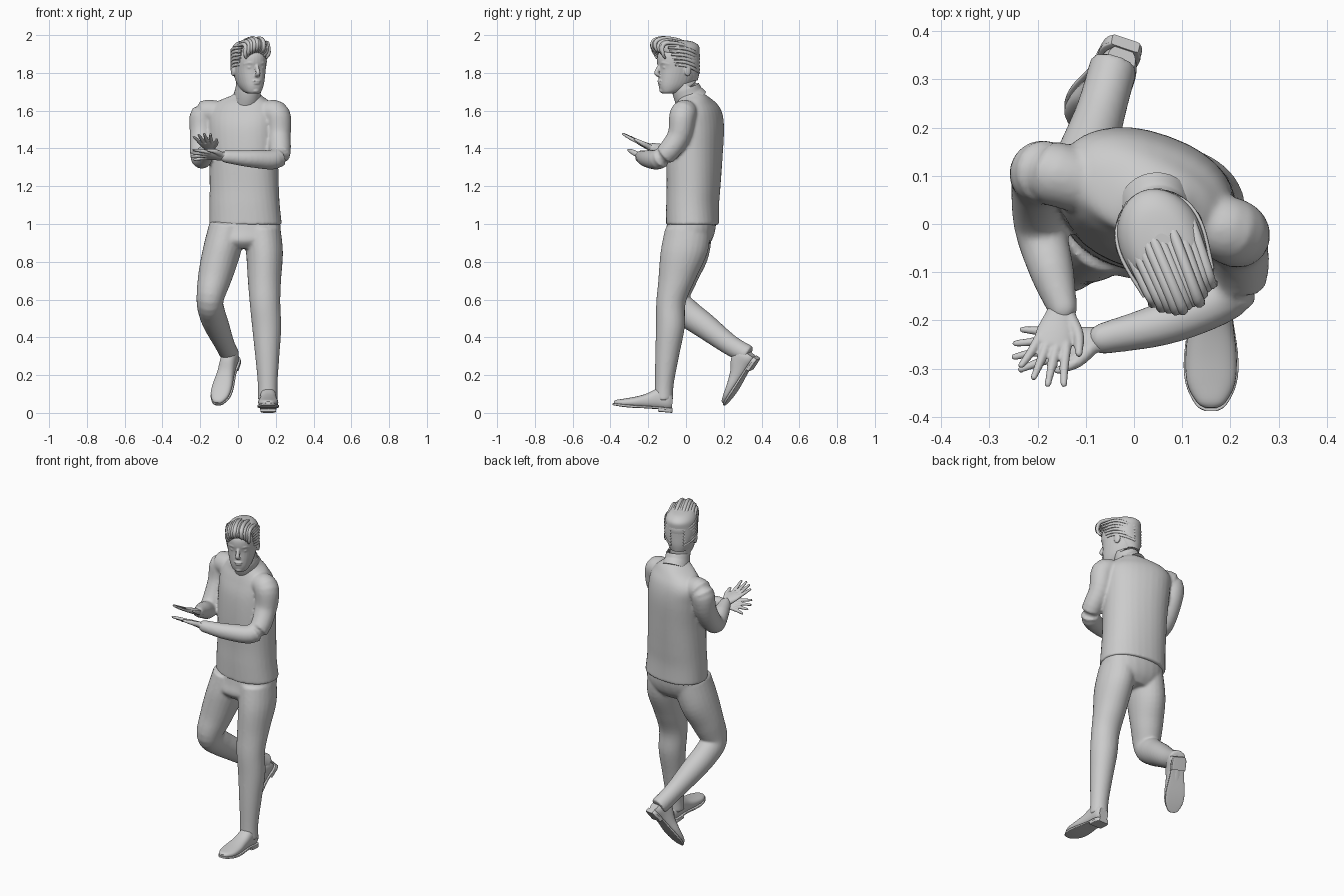
import bpy, math, random
from mathutils import Vector, Matrix

random.seed(3)
I = Matrix.Identity(4)


def spline(rows, sub):
    """Catmull-Rom through rows of any width."""
    out = []
    for i in range(len(rows) - 1):
        p = [rows[max(i - 1, 0)], rows[i], rows[i + 1], rows[min(i + 2, len(rows) - 1)]]
        for k in range(sub):
            t = k / sub
            out.append([0.5 * (2 * b + (c - a) * t + (2 * a - 5 * b + 4 * c - d) * t * t
                        + (3 * b - a - 3 * c + d) * t ** 3) for a, b, c, d in zip(*p)])
    return out + [list(rows[-1])]


def loft(name, rows, axis=None, side=(1, 0, 0), n=24, e=2.0, sub=5, M=I, rounded=False):
    """Skin along rows of (x, y, z, radius a, radius b, twist in degrees)."""
    s = spline([tuple(r) + (0,) * (6 - len(r)) for r in rows], sub)
    P = [Vector(r[:3]) for r in s]
    last = len(P) - 1
    T = [Vector(axis) if axis else (P[min(i + 1, last)] - P[max(i - 1, 0)]).normalized()
         for i in range(last + 1)]
    rings = [(P[i], T[i], *s[i][3:]) for i in range(last + 1)]
    if rounded:
        def dome(r, sign):
            return [(r[0] + r[1] * sign * r[3] * math.sin(a), r[1], r[2] * math.cos(a),
                     r[3] * math.cos(a), r[4]) for a in (0.45, 0.9, 1.3)]
        rings = dome(rings[0], -1)[::-1] + rings + dome(rings[-1], 1)
    verts, faces = [], []
    for p, t, ra, rb, tw in rings:
        a = Vector(side)
        a = (a - t * a.dot(t)).normalized()
        a = Matrix.Rotation(math.radians(tw), 3, t) @ a
        b = t.cross(a)
        for j in range(n):
            c, q = math.cos(2 * math.pi * j / n), math.sin(2 * math.pi * j / n)
            verts.append(M @ (p + a * ra * math.copysign(abs(c) ** (2 / e), c)
                              + b * rb * math.copysign(abs(q) ** (2 / e), q)))
    for i in range(len(rings) - 1):
        for j in range(n):
            k = (j + 1) % n
            faces.append((i * n + j, i * n + k, (i + 1) * n + k, (i + 1) * n + j))
    faces += [tuple(range(n))[::-1], tuple(range(len(verts) - n, len(verts)))]
    me = bpy.data.meshes.new(name)
    me.from_pydata(verts, [], faces)
    for f in me.polygons:
        f.use_smooth = len(f.vertices) == 4
    ob = bpy.data.objects.new(name, me)
    bpy.context.collection.objects.link(ob)
    return ob


def ball(loc, r, M=I):
    x, y, z = loc
    return loft("ball", [(x, y, z + r[2] * math.sin(a), r[0] * math.cos(a), r[1] * math.cos(a))
                         for a in [math.pi * (k / 10 - 0.5) * 0.97 for k in range(11)]],
                axis=(0, 0, 1), n=16, sub=1, M=M)


def join(name, parts, voxel=0, smooth=0):
    bpy.ops.object.select_all(action='DESELECT')
    for p in parts:
        p.select_set(True)
    bpy.context.view_layer.objects.active = parts[0]
    bpy.ops.object.join()
    ob = parts[0]
    ob.name = name
    if voxel:
        m = ob.modifiers.new("fuse", 'REMESH')
        m.mode, m.voxel_size, m.use_smooth_shade = 'VOXEL', voxel, True
        m = ob.modifiers.new("soften", 'SMOOTH')
        m.factor, m.iterations = 0.5, smooth
    return ob


UP = (0, 0, 1)

# Sweater: twisted torso and two bent arms
torso = loft("torso", [
    (.04, .035, .995, .193, .138, -8), (.035, .035, 1.1, .187, .136, -11),
    (.033, .04, 1.2, .184, .137, -14), (.03, .045, 1.35, .184, .14, -18),
    (.025, .055, 1.5, .188, .135, -20), (.022, .062, 1.59, .185, .115, -20),
    (.028, .055, 1.645, .145, .09, -20), (.045, .035, 1.68, .08, .075, -10),
    (.05, .015, 1.70, .06, .06, 0)], axis=UP, e=2.25, n=32)
arm_r = loft("arm", [
    (-.12, .09, 1.59, .065, .065), (-.185, .108, 1.58, .068, .068), (-.193, .085, 1.47, .062, .062),
    (-.195, .0, 1.35, .055, .055), (-.17, -.10, 1.375, .046, .046),
    (-.148, -.175, 1.40, .032, .03)], side=(.7, .2, .6), rounded=True)
arm_l = loft("arm", [
    (.16, .0, 1.59, .065, .065), (.208, -.018, 1.575, .07, .07), (.217, -.04, 1.46, .062, .062),
    (.21, -.13, 1.35, .055, .055), (.08, -.2, 1.345, .047, .047),
    (-.065, -.238, 1.357, .034, .032)], side=(.5, .6, .6), rounded=True)
join("sweater", [torso, arm_r, arm_l], .008, 6)
loft("collar", [(.045, .035, 1.65, .078, .088), (.05, .012, 1.685, .07, .08),
                (.055, -.002, 1.722, .066, .074), (.055, -.002, 1.724, .058, .066)],
     side=(1, .2, 0), n=32)

# Trousers: pelvis, standing leg and trailing leg
pelvis = loft("pelvis", [
    (.035, .01, .87, .10, .09), (.035, .01, .91, .17, .125), (.04, .025, .97, .186, .13, -4),
    (.04, .035, 1.06, .175, .125, -8)], axis=UP, e=2.3)
leg_l = loft("leg", [
    (.125, .01, .98, .1, .12), (.14, -.01, .85, .098, .125), (.14, -.05, .7, .088, .097),
    (.143, -.08, .58, .081, .078), (.152, -.083, .45, .077, .076), (.155, -.1, .3, .064, .063),
    (.157, -.115, .15, .052, .05), (.157, -.118, .065, .053, .05)], axis=UP)
leg_r = loft("leg", [
    (-.055, .02, .98, .1, .12), (-.088, .0, .85, .1, .122), (-.122, -.035, .72, .09, .097),
    (-.148, -.062, .6, .072, .08), (-.138, .005, .53, .07, .075), (-.112, .1, .46, .066, .068),
    (-.07, .23, .362, .052, .055), (-.042, .33, .305, .05, .052)])
join("trousers", [pelvis, leg_l, leg_r], .008, 5)


def shoe(name, M):
    def part(rows, e, sub=4):
        return loft("part", [(0,) + r for r in rows], axis=(0, -1, 0), e=e, n=28, sub=sub, M=M)
    upper = part([(-.004, .055, .03, .035), (-.03, .068, .042, .055), (-.08, .07, .043, .057),
                  (-.14, .052, .046, .04), (-.2, .04, .053, .029), (-.26, .032, .05, .021),
                  (-.3, .029, .03, .014), (-.312, .027, .012, .007)], 2.4)
    sole = part([(0, .02, .03, .006), (-.03, .02, .043, .006), (-.1, .02, .042, .006),
                 (-.2, .016, .056, .007), (-.26, .016, .053, .007), (-.305, .018, .032, .006),
                 (-.318, .019, .012, .005)], 6)
    heel = part([(0, .011, .03, .011), (-.02, .011, .041, .011), (-.075, .011, .042, .011)], 8)
    return join(name, [upper, sole, heel])


def basis(x, y, z, o):
    return Matrix.Translation(o) @ Matrix((x, y, z)).transposed().to_4x4()


shoe("left_shoe", Matrix.Translation((.16, -.073, 0)) @ Matrix.Rotation(math.radians(-5), 4, 'X'))
yv = -Vector((-.28, -.5, -.76)).normalized()
xv = yv.cross(Vector((-.2, -.8, .5))).normalized()
shoe("right_shoe", basis(xv, yv, xv.cross(yv), (-.015, .385, .285)))


# Hands: palm, four fingers and thumb; local x points to the thumb, y to the fingertips
def hand(name, wrist, direction, thumb, curl):
    y = Vector(direction).normalized()
    x = Vector(thumb)
    x = (x - y * x.dot(y)).normalized()
    M = basis(x, y, x.cross(y), wrist)
    parts = [loft("palm", [(0, -.02, 0, .026, .022), (0, .02, 0, .032, .018), (0, .06, 0, .04, .015),
                           (0, .088, 0, .037, .011)], axis=(0, 1, 0), M=M, rounded=False)]
    for i, length in enumerate((.066, .085, .092, .083)):
        f = -.029 + .0195 * i
        parts.append(loft("finger", [
            (f, .075, 0, .0105, .0105), (f * 1.3, .085 + length * .5, curl * .4, .0095, .0095),
            (f * 1.65, .085 + length, curl, .007, .007)], n=12, M=M, rounded=True))
    parts.append(loft("thumb", [(.018, .015, 0, .016, .015), (.047, .05, curl * .5, .013, .012),
                                (.06, .092, curl, .008, .008)], n=12, M=M, rounded=True, side=UP))
    return join(name, parts, .004, 3)


hand("right_hand", (-.148, -.175, 1.40), (-.045, -.15, .065), (1, -.3, .1), -.008)
hand("left_hand", (-.075, -.24, 1.357), (-.2, -.02, .02), (.1, -.8, .5), .008)

# Head, turned toward +x
H = Matrix.Translation((.055, -.03, 0)) @ Matrix.Rotation(math.radians(22), 4, 'Z')
skull = loft("skull", [
    (0, -.075, 1.69, .025, .025), (0, -.062, 1.70, .043, .048), (0, -.036, 1.73, .061, .083),
    (0, -.02, 1.77, .073, .1), (0, -.01, 1.82, .082, .109), (0, -.012, 1.86, .084, .114),
    (0, -.008, 1.90, .083, .113), (0, 0, 1.94, .07, .09), (0, 0, 1.965, .04, .05)],
    axis=UP, e=2.2, n=32, M=H)
neck = loft("neck", [(0, .035, 1.66, .058, .06), (0, .02, 1.73, .057, .062),
                     (0, .02, 1.80, .06, .065)], axis=UP, M=H)
nose = loft("nose", [(0, -.114, 1.848, .009, .008), (0, -.127, 1.82, .01, .012),
                     (0, -.137, 1.798, .013, .011), (0, -.122, 1.785, .015, .008)],
            n=14, M=H, rounded=True)
face = [skull, neck, nose, ball((0, -.098, 1.706), (.022, .02, .014), M=H),
        ball((0, -.118, 1.757), (.024, .011, .006), M=H),
        ball((0, -.116, 1.745), (.02, .011, .006), M=H)]
for s in (-1, 1):
    face += [ball((s * .033, -.103, 1.829), (.015, .012, .008), M=H),
             loft("brow", [(s * .014, -.117, 1.848, .006, .006), (s * .037, -.112, 1.854, .007, .007),
                           (s * .06, -.09, 1.847, .005, .005)], side=UP, n=10, M=H, rounded=True),
             ball((s * .086, .008, 1.815), (.009, .02, .033), M=H)]
join("head", face, .004, 3)

# Hair: cropped cap, swept-back quiff locks and combed sides
locks = [loft("cap", [
    (0, .052, 1.76, .048, .043), (0, .037, 1.80, .07, .065), (0, .02, 1.85, .087, .083),
    (0, -.003, 1.90, .091, .107), (0, -.01, 1.94, .082, .113), (0, -.02, 1.965, .058, .088),
    (0, -.02, 1.974, .02, .03)], axis=UP, n=32, M=H)]
for i in range(11):
    x = -.065 + .013 * i
    d = 7 * x * x
    j = random.uniform(-.007, .004)
    locks.append(loft("lock", [
        (x * .9, -.112, 1.91 - d, .007, .006), (x, -.152 + d - j, 1.932 - d, .011, .009),
        (x * .95, -.15 + d - j, 1.97 - d + j, .012, .011), (x, -.09, 1.985 - d + j, .012, .011),
        (x * 1.1, 0, 1.968 - d + j, .011, .009), (x * 1.1, .075 - d, 1.915 - d, .009, .006),
        (x, .098 - d, 1.85, .005, .003)], n=8, M=H, rounded=True))
for s in (-1, 1):
    for k in range(6):
        z = 1.835 + .018 * k
        f = -.06 - .008 * k
        locks.append(loft("side_lock", [
            (s * .076, f, z + .008, .006, .004), (s * .09, -.01, z + .004, .009, .004),
            (s * .078, .05, z - .015, .009, .004), (s * .035, .095, z - .035, .006, .004)],
            side=UP, n=8, M=H))
join("hair", locks)
